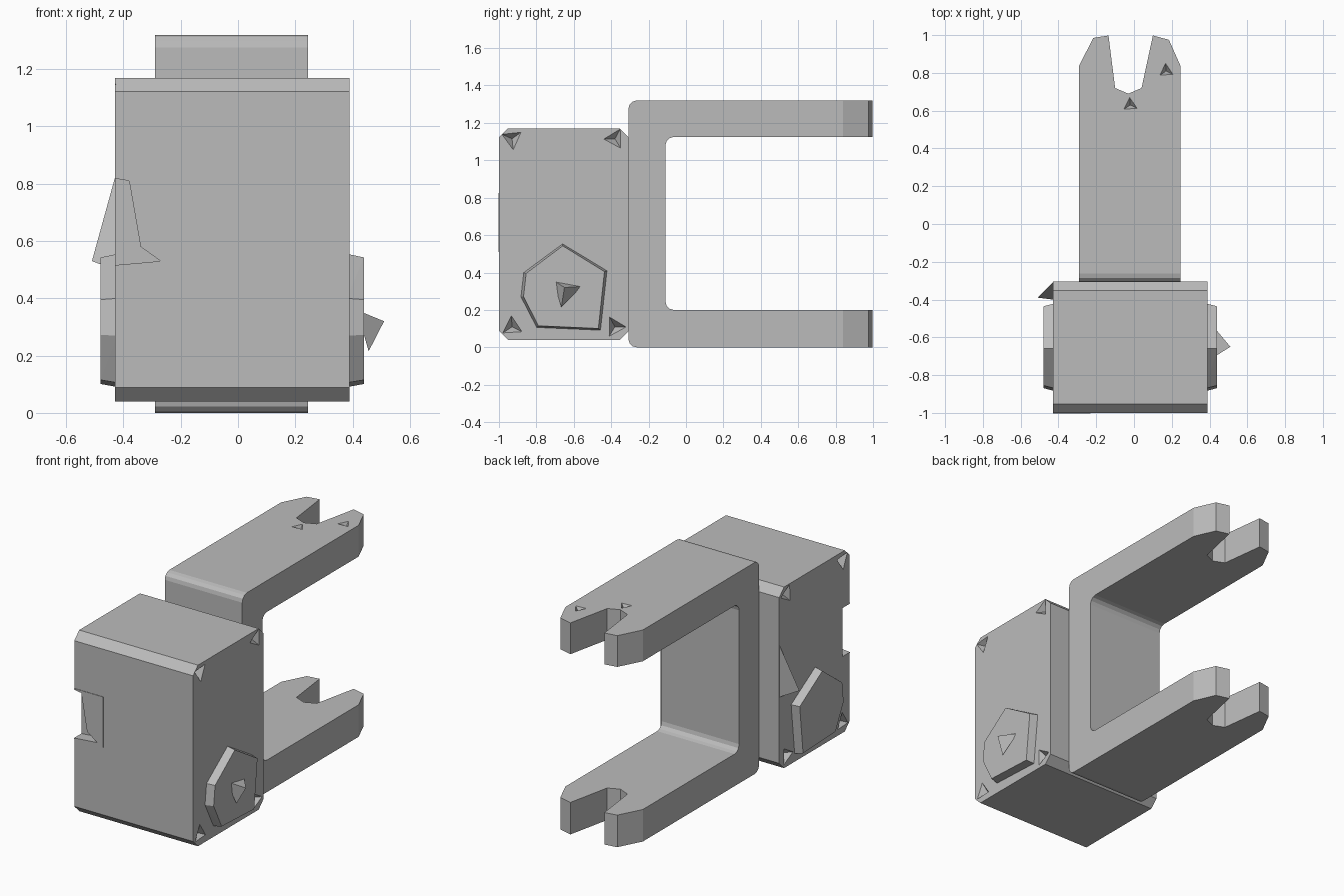
import bpy, bmesh, math
from mathutils import Vector

cube = bpy.data.objects.get("Cube")
if cube:
    bpy.data.objects.remove(cube)

grey = bpy.data.materials.new("plain grey")
grey.use_nodes = True
COLOUR = (0.5, 0.5, 0.5, 1)
grey.diffuse_color = COLOUR
grey.node_tree.nodes["Principled BSDF"].inputs["Base Color"].default_value = COLOUR


def finish(name, bm):
    bmesh.ops.recalc_face_normals(bm, faces=bm.faces)
    mesh = bpy.data.meshes.new(name)
    bm.to_mesh(mesh)
    bm.free()
    mesh.materials.append(grey)
    obj = bpy.data.objects.new(name, mesh)
    bpy.context.collection.objects.link(obj)
    return obj


def prism(name, outline, axis, lo, hi, bevel=0, segments=1, skip=()):
    """Extrude an outline along an axis, rounding its corners except the skipped ones."""
    def place(p, d):
        co = list(p)
        co.insert(axis, d)
        return co
    bm = bmesh.new()
    a = [bm.verts.new(place(p, lo)) for p in outline]
    b = [bm.verts.new(place(p, hi)) for p in outline]
    bm.faces.new(a)
    bm.faces.new(b)
    n = len(outline)
    for i in range(n):
        j = (i + 1) % n
        bm.faces.new((a[i], a[j], b[j], b[i]))
    bmesh.ops.recalc_face_normals(bm, faces=bm.faces)
    if bevel:
        edges = [bm.edges.get((a[i], b[i])) for i in range(n) if i not in skip]
        bmesh.ops.bevel(bm, geom=edges, offset=bevel, segments=segments,
                        profile=0.5, affect='EDGES')
    return finish(name, bm)


def hull(name, points):
    bm = bmesh.new()
    for p in points:
        bm.verts.new(p)
    bmesh.ops.convex_hull(bm, input=bm.verts)
    return finish(name, bm)


def spike(name, centre, tip, radius, turn=0.0):
    """Three-sided point whose base lies across the direction to its tip."""
    c, t = Vector(centre), Vector(tip)
    turn_to = (t - c).to_track_quat('Z', 'Y')
    base = [c + turn_to @ Vector((radius * math.cos(turn + k * math.tau / 3),
                                  radius * math.sin(turn + k * math.tau / 3), 0))
            for k in range(3)]
    return hull(name, base + [t])


def boolean(obj, cutter, operation='DIFFERENCE'):
    m = obj.modifiers.new(cutter.name, 'BOOLEAN')
    m.operation, m.object, m.solver = operation, cutter, 'EXACT'
    cutter.hide_render = True
    cutter.hide_set(True)
    cutter.display_type = 'WIRE'


# Main block with chamfered long edges
LEFT, RIGHT = 0.39, -0.43
block = prism("block", [(-1, 0.04), (-0.305, 0.04), (-0.305, 1.17), (-1, 1.17)],
              0, RIGHT, LEFT, bevel=0.048)

# Corner pits on both sides
for side, x in ((1, LEFT), (-1, RIGHT)):
    for y in (-0.93, -0.38):
        for z in (0.11, 1.115):
            pit = spike("corner_pit_cutter", (x + side * 0.005, y, z),
                        (x - side * 0.05, y, z), 0.065, turn=y * 3 + z)
            boolean(block, pit)

# Front panel with a ragged opening
panel = prism("front_panel", [(RIGHT, 0.51), (-0.23, 0.51), (-0.23, 0.825), (RIGHT, 0.825)],
              1, -1.003, -0.998)
opening = prism("opening_cutter",
                [(-0.44, 0.515), (-0.27, 0.53), (-0.34, 0.58), (-0.38, 0.81), (-0.44, 0.82)],
                1, -1.02, -0.93)
boolean(block, opening)
boolean(panel, opening)

# Bent splinter on the right rear edge
hull("side_splinter", [(RIGHT, -0.31, 0.82), (RIGHT, -0.40, 0.50),
                       (RIGHT, -0.31, 0.50), (-0.51, -0.39, 0.53)])

# Faceted side knobs: wide base, slightly smaller cap
KNOB = [(-0.87, 0.40), (-0.66, 0.555), (-0.42, 0.41), (-0.455, 0.09), (-0.80, 0.105), (-0.885, 0.27)]
for name, x, step in (("left_knob", LEFT, 0.05), ("right_knob", RIGHT, -0.05)):
    base = [(x - step * 0.2, y, z) for y, z in KNOB]
    cap = [(x + step, -0.65 + (y + 0.65) * 0.93, 0.31 + (z - 0.31) * 0.95) for y, z in KNOB]
    hull(name, base + cap)
spike("left_knob_point", (0.435, -0.645, 0.30), (0.51, -0.65, 0.32), 0.09, turn=0.3)

# Forked bracket: C profile trimmed by a slotted plan
profile = [(-0.308, 0.0), (1, 0.0), (1, 0.2), (-0.11, 0.2),
           (-0.11, 1.125), (1, 1.125), (1, 1.32), (-0.308, 1.32)]
bracket = prism("forked_bracket", profile, 0, -0.3, 0.26,
                bevel=0.045, segments=3, skip=(1, 2, 5, 6))
plan = [(-0.29, -0.4), (0.245, -0.4), (0.245, 0.84), (0.185, 0.975), (0.10, 0.998),
        (0.04, 0.72), (-0.03, 0.69), (-0.10, 0.72), (-0.135, 0.998), (-0.215, 0.985),
        (-0.29, 0.84)]
trim = prism("plan_cutter", plan, 2, -0.1, 1.4)
boolean(bracket, trim, 'INTERSECT')

# Small pits on the upper arm
for x, y in ((-0.02, 0.63), (0.17, 0.81)):
    boolean(bracket, spike("arm_pit_cutter", (x, y, 1.325), (x, y, 1.28), 0.045, turn=1.5))
